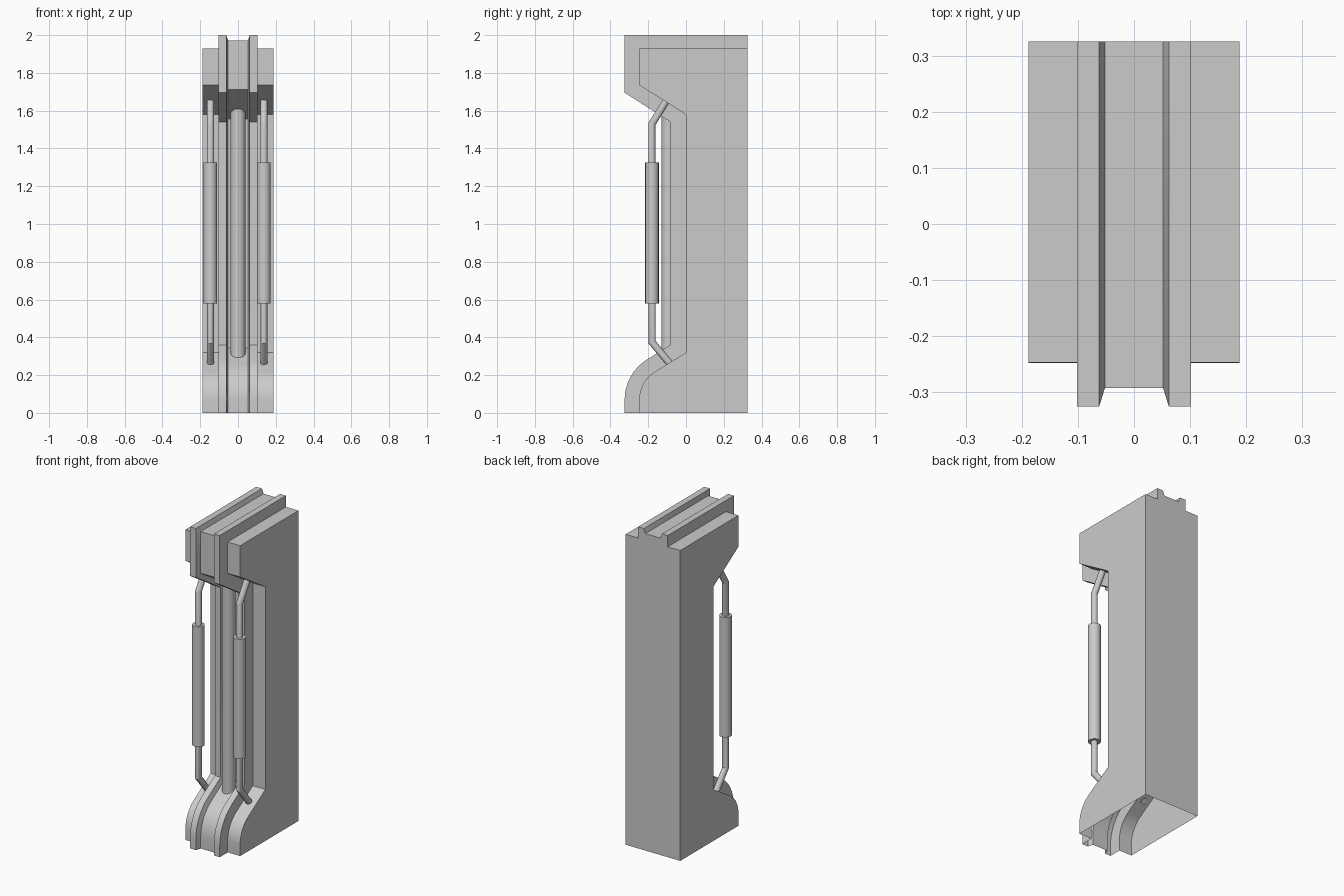
import bpy, bmesh, math
from mathutils import Vector

if "Cube" in bpy.data.objects:
    bpy.data.objects.remove(bpy.data.objects["Cube"])


def finish(name, bm, smooth=True):
    bmesh.ops.recalc_face_normals(bm, faces=bm.faces[:])
    me = bpy.data.meshes.new(name)
    bm.to_mesh(me)
    bm.free()
    ob = bpy.data.objects.new(name, me)
    bpy.context.collection.objects.link(ob)
    if smooth:
        bpy.ops.object.select_all(action='DESELECT')
        ob.select_set(True)
        bpy.context.view_layer.objects.active = ob
        bpy.ops.object.shade_smooth_by_angle(angle=math.radians(30))
    return ob


def tube(name, x, path, r, sides=16):
    """Mitred round tube along a (y, z) path at a fixed x."""
    bm = bmesh.new()
    pts = [Vector((0, y, z)) for y, z in path]
    rings = []
    for i, p in enumerate(pts):
        a = (p - pts[max(i - 1, 0)]).normalized()
        b = (pts[min(i + 1, len(pts) - 1)] - p).normalized()
        t = (a + b).normalized()
        stretch = 1 / t.dot(b if b.length else a)
        n = Vector((0, -t.z, t.y)) * stretch
        ring = []
        for k in range(sides):
            ang = 2 * math.pi * k / sides
            ring.append(bm.verts.new(p + Vector((x + r * math.cos(ang), 0, 0)) + n * r * math.sin(ang)))
        rings.append(ring)
    for r0, r1 in zip(rings, rings[1:]):
        for k in range(sides):
            j = (k + 1) % sides
            bm.faces.new((r0[k], r0[j], r1[j], r1[k]))
    bm.faces.new(rings[0])
    bm.faces.new(rings[-1])
    return finish(name, bm)


# Side profiles (y, z): recessed outer panel and raised rib
base = [(0.325, 1.93), (-0.247, 1.93), (-0.247, 1.735), (0, 1.58), (0, 0.32)]
rib = [(0.325, 2.0), (-0.325, 2.0), (-0.325, 1.695), (-0.082, 1.54), (-0.082, 0.36)]
for i in range(9):
    ang = math.radians(122 + 58 * i / 8)
    for prof, r in ((base, 0.173), (rib, 0.25)):
        prof.append((-0.075 + r * math.cos(ang), 0.07 + r * math.sin(ang)))
base.append((-0.247, 0))
rib.append((-0.325, 0))

# Cross-section: (x, blend between base and rib profile)
half = [(0.188, 0), (0.102, 0), (0.102, 1), (0.062, 1), (0.052, 0.58)]
section = [(-x, t) for x, t in half] + half[::-1]

# Wall body: section swept along the profile, with sides and back, open underneath
bm = bmesh.new()
rows = []
for (y0, z0), (y1, z1) in zip(base, rib):
    rows.append([bm.verts.new((x, y0 + (y1 - y0) * t, z0 + (z1 - z0) * t)) for x, t in section])
for a, b in zip(rows, rows[1:]):
    for k in range(len(section) - 1):
        bm.faces.new((a[k], a[k + 1], b[k + 1], b[k]))
back_l = bm.verts.new((-0.188, 0.325, 0))
back_r = bm.verts.new((0.188, 0.325, 0))
bm.faces.new([row[0] for row in rows] + [back_l])
bm.faces.new([row[-1] for row in rows] + [back_r])
bm.faces.new(rows[0] + [back_r, back_l])
finish("wall_body", bm)

# Central pipe in the channel
tube("center_pipe", 0, [(-0.091, 0.24), (-0.091, 1.65)], 0.039, 24)

# Bent side pipes with thicker sleeves
for side, x in (("left", -0.146), ("right", 0.137)):
    tube(side + "_pipe", x,
         [(-0.085, 0.26), (-0.18, 0.375), (-0.18, 1.53), (-0.102, 1.656)], 0.019)
    tube(side + "_sleeve", x, [(-0.18, 0.58), (-0.18, 1.325)], 0.036)
